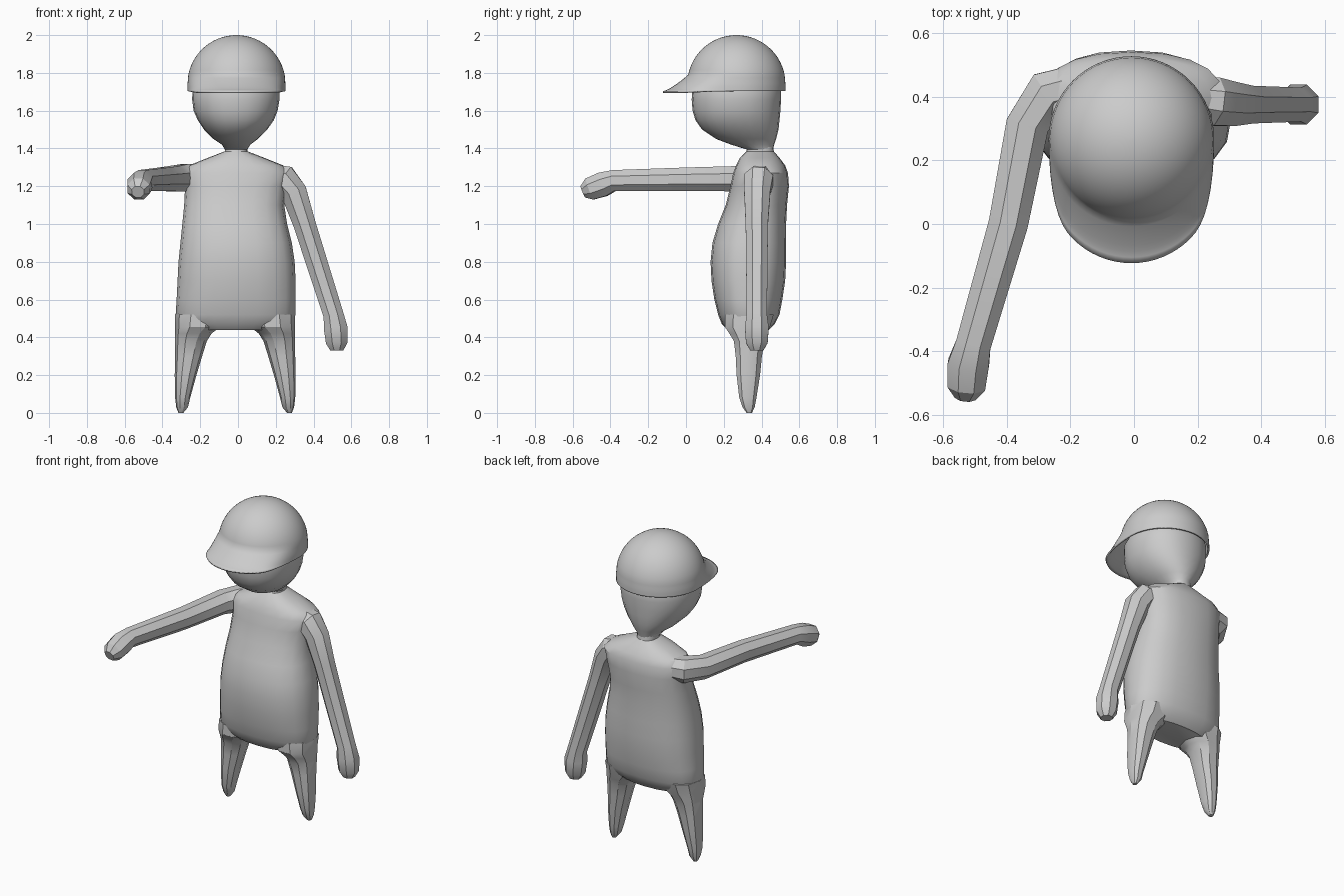
import bpy, bmesh
from math import sin, cos, pi, radians, sqrt
from mathutils import Vector


def loft(name, rings, cap_start=True, cap_end=True, angle=30):
    """Skin a list of point rings into one mesh object."""
    bm = bmesh.new()
    vs = [[bm.verts.new(p) for p in r] for r in rings]
    n = len(vs[0])
    for a, b in zip(vs, vs[1:]):
        for i in range(n):
            j = (i + 1) % n
            bm.faces.new((a[i], a[j], b[j], b[i]))
    if cap_start:
        bm.faces.new(vs[0][::-1])
    if cap_end:
        bm.faces.new(vs[-1])
    bmesh.ops.recalc_face_normals(bm, faces=bm.faces)
    me = bpy.data.meshes.new(name)
    bm.to_mesh(me)
    bm.free()
    ob = bpy.data.objects.new(name, me)
    bpy.context.collection.objects.link(ob)
    bpy.ops.object.select_all(action='DESELECT')
    ob.select_set(True)
    bpy.context.view_layer.objects.active = ob
    bpy.ops.object.shade_smooth_by_angle(angle=radians(angle))
    return ob


def spow(v, e):
    return (1 if v >= 0 else -1) * abs(v) ** e


def level(z, x0, x1, y0, y1, n, e=1.0):
    """Horizontal (super)elliptical ring from its extents."""
    cx, cy, rx, ry = (x0 + x1) / 2, (y0 + y1) / 2, (x1 - x0) / 2, (y1 - y0) / 2
    return [(cx + rx * spow(cos(2 * pi * i / n), e),
             cy + ry * spow(sin(2 * pi * i / n), e), z) for i in range(n)]


def stack(name, rows, n, e=1.0):
    return loft(name, [level(*r, n, e) for r in rows])


def limb(name, path, ref, n=8):
    """Faceted tube along (x, y, z, radius) points."""
    pts = [Vector(p[:3]) for p in path]
    rings = []
    for k, p in enumerate(pts):
        t = (pts[min(k + 1, len(pts) - 1)] - pts[max(k - 1, 0)]).normalized()
        u = t.cross(Vector(ref)).normalized()
        v = t.cross(u)
        r = path[k][3]
        rings.append([p + r * (u * cos(2 * pi * (i + .5) / n) + v * sin(2 * pi * (i + .5) / n))
                      for i in range(n)])
    return loft(name, rings)


# Torso: pot belly, rounded shoulders, short neck
stack("torso", [
    (0.44, -0.24, 0.21, 0.22, 0.44),
    (0.47, -0.31, 0.28, 0.19, 0.47),
    (0.52, -0.33, 0.305, 0.17, 0.495),
    (0.60, -0.325, 0.305, 0.15, 0.51),
    (0.70, -0.32, 0.305, 0.135, 0.525),
    (0.80, -0.315, 0.30, 0.13, 0.53),
    (0.90, -0.305, 0.285, 0.14, 0.53),
    (1.00, -0.295, 0.26, 0.17, 0.53),
    (1.10, -0.285, 0.245, 0.21, 0.535),
    (1.20, -0.28, 0.26, 0.235, 0.545),
    (1.27, -0.29, 0.28, 0.25, 0.54),
    (1.31, -0.26, 0.24, 0.265, 0.525),
    (1.35, -0.16, 0.14, 0.285, 0.495),
    (1.385, -0.07, 0.05, 0.32, 0.465),
    (1.42, -0.07, 0.05, 0.33, 0.46)], 20, 0.85)

# Head: egg shape overhanging the neck at the front
stack("head", [
    (1.395, -0.07, 0.05, 0.32, 0.46),
    (1.42, -0.085, 0.065, 0.24, 0.467),
    (1.45, -0.13, 0.105, 0.16, 0.477),
    (1.50, -0.18, 0.155, 0.085, 0.49),
    (1.55, -0.213, 0.19, 0.05, 0.495),
    (1.60, -0.235, 0.21, 0.035, 0.50),
    (1.66, -0.243, 0.22, 0.03, 0.503),
    (1.72, -0.24, 0.22, 0.035, 0.503),
    (1.80, -0.20, 0.18, 0.08, 0.46)], 24, 0.92)

# Legs: tapering pegs, straight on the outside
for side, s in (("left", 1), ("right", -1)):
    rows = []
    for z, inner, outer, y0, y1 in (
            (0.01, 0.275, 0.30, 0.32, 0.35), (0.03, 0.25, 0.312, 0.298, 0.365),
            (0.08, 0.238, 0.318, 0.28, 0.375), (0.20, 0.205, 0.32, 0.265, 0.395),
            (0.30, 0.175, 0.318, 0.26, 0.405), (0.38, 0.15, 0.318, 0.25, 0.42),
            (0.42, 0.125, 0.318, 0.225, 0.435), (0.455, 0.08, 0.318, 0.20, 0.45),
            (0.52, 0.06, 0.318, 0.20, 0.47)):
        a, b = sorted((s * inner - 0.015, s * outer - 0.015))
        rows.append((z * 1.0 - (0.01 if z < 0.02 else 0), a, b, y0, y1))
    stack(side + "_leg", rows, 10, 0.9)

# Arms: one stretched forward, one hanging at the side
limb("raised_arm", [
    (-0.16, 0.44, 1.25, 0.07), (-0.27, 0.41, 1.245, 0.08), (-0.335, 0.31, 1.24, 0.073),
    (-0.395, 0.0, 1.237, 0.067), (-0.505, -0.38, 1.23, 0.06), (-0.52, -0.44, 1.21, 0.07),
    (-0.526, -0.51, 1.185, 0.064), (-0.53, -0.545, 1.17, 0.035)], (0, 0, 1))
limb("hanging_arm", [
    (0.15, 0.40, 1.255, 0.07), (0.245, 0.385, 1.235, 0.082), (0.295, 0.377, 1.17, 0.075),
    (0.352, 0.375, 1.0, 0.064), (0.505, 0.375, 0.52, 0.058), (0.517, 0.375, 0.45, 0.068),
    (0.523, 0.375, 0.37, 0.062), (0.523, 0.375, 0.33, 0.037)], (0, 1, 0))

# Cap: hemispherical dome that flares into a rounded brim at the front
CX, CY, CZ, R, N = -0.008, 0.267, 1.74, 0.26, 64
base = 1.79
rings = []
for k in range(15):
    z = CZ + R * cos(max(0.02, k / 14 * 1.377))
    r = sqrt(max(0, R * R - (z - CZ) ** 2))
    rings.append(level(z, CX - r, CX + r, CY - r, CY + r, N))
for k in range(1, 8):
    t = k / 7
    z = base - 0.087 * (1 - (1 - t) ** 1.4)
    r = 0.255 + 0.005 * min(1, 2 * t)
    ring = []
    for i in range(N):
        a = 2 * pi * i / N
        reach = 0.13 * sin(pi / 2 * min(1, 1.5 * max(0, -sin(a))))
        ring.append((CX + r * cos(a), CY + r * sin(a) - reach * t, z))
    rings.append(ring)
cap = loft("cap", rings, cap_end=False, angle=40)
shell = cap.modifiers.new("shell", 'SOLIDIFY')
shell.thickness = 0.01
shell.offset = -1
